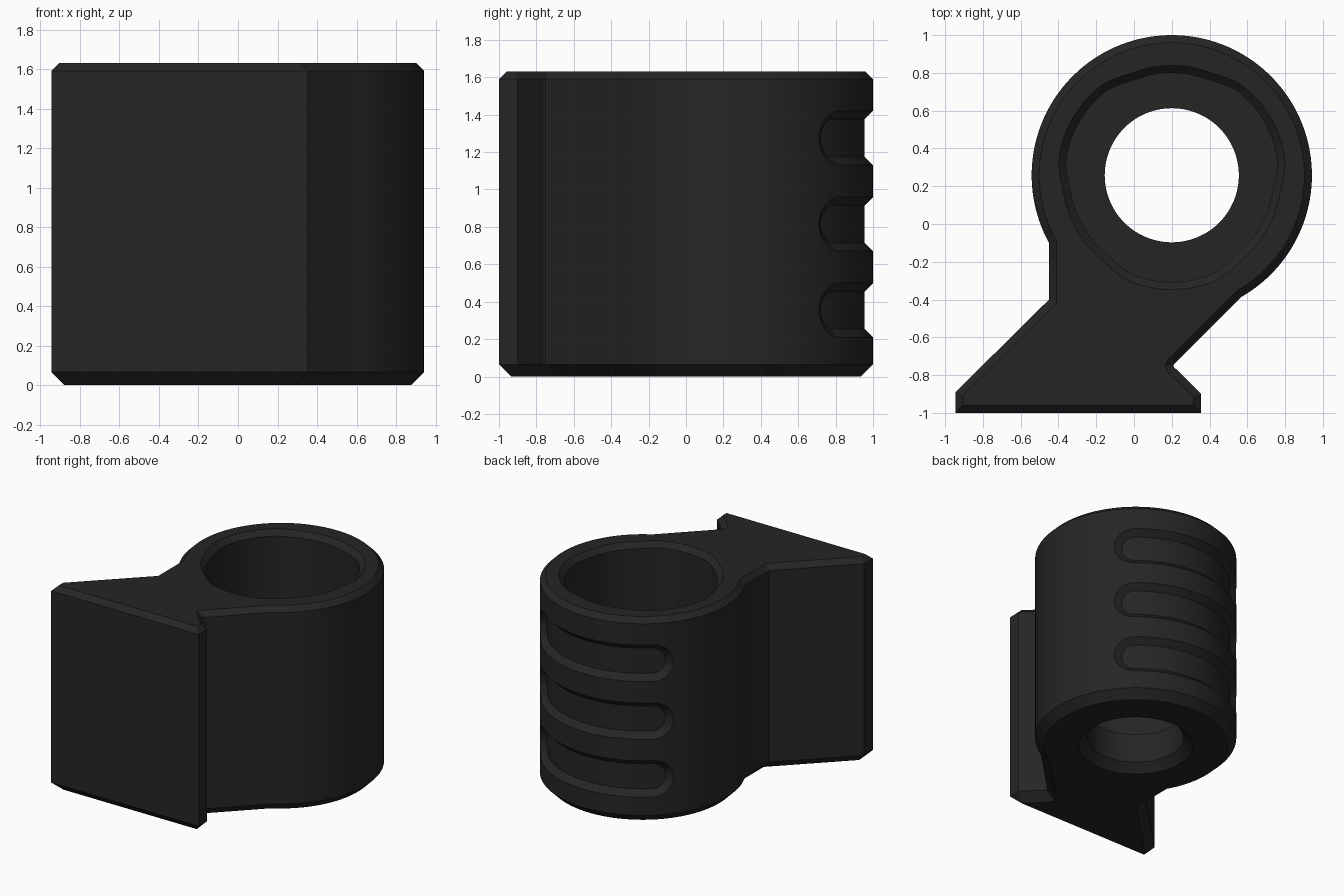
import bpy, bmesh, math
from mathutils import Vector

if "Cube" in bpy.data.objects:
    bpy.data.objects.remove(bpy.data.objects["Cube"])

CX, CY, R, H = 0.2, 0.258, 0.742, 1.63

mat = bpy.data.materials.new("charcoal plastic")
mat.diffuse_color = (0.0185, 0.0185, 0.0185, 1)
mat.use_nodes = True
mat.node_tree.nodes["Principled BSDF"].inputs["Base Color"].default_value = mat.diffuse_color


def loft(name, loops):
    """Closed solid skinned through equal-length loops, capped at both ends."""
    bm = bmesh.new()
    rows = [[bm.verts.new(p) for p in loop] for loop in loops]
    n = len(rows[0])
    for a, b in zip(rows, rows[1:]):
        for i in range(n):
            j = (i + 1) % n
            bm.faces.new((a[i], a[j], b[j], b[i]))
    bm.faces.new(rows[0][::-1])
    bm.faces.new(rows[-1])
    bmesh.ops.recalc_face_normals(bm, faces=bm.faces)
    me = bpy.data.meshes.new(name)
    bm.to_mesh(me)
    bm.free()
    me.materials.append(mat)
    ob = bpy.data.objects.new(name, me)
    bpy.context.collection.objects.link(ob)
    return ob


def inset(points, d):
    """Mitred inward offset of a counter-clockwise outline."""
    out = []
    for i, p in enumerate(points):
        e1 = (p - points[i - 1]).normalized()
        e2 = (points[(i + 1) % len(points)] - p).normalized()
        n1, n2 = Vector((-e1.y, e1.x)), Vector((-e2.y, e2.x))
        out.append(p + (n1 + n2) * (d / (1 + n1.dot(n2))))
    return out


def polar(r, a, z):
    return (CX + r * math.cos(a), CY + r * math.sin(a), z)


# Body: flared mounting foot flowing into a round barrel, chamfered top and bottom
outline = [Vector(p) for p in [
    (-0.45, -0.40), (-0.945, -0.89), (-0.945, -1.0), (0.355, -1.0), (0.355, -0.90),
    (0.225, -0.77), (0.214, -0.761), (0.209, -0.75), (0.214, -0.739), (0.225, -0.73)]]
a0, a1, steps = math.radians(-60.2), math.radians(208.8), 108
for k in range(steps + 1):
    outline.append(Vector(polar(R, a0 + (a1 - a0) * k / steps, 0)[:2]))
body = loft("holder_body", [
    [(p.x, p.y, z) for p in inset(outline, d)]
    for z, d in ((0, 0.065), (0.065, 0), (H - 0.04, 0), (H, 0.04))])


# Bore: through hole with countersink below and a gently lobed socket above
def socket(extra):
    def radius(a):
        lobe = max(-1, min(1, 2.5 * math.sin(3 * a)))
        return 0.553 + 0.012 * lobe + extra
    return radius


profile = [(-0.1, lambda a: 0.42), (0, lambda a: 0.42), (0.065, lambda a: 0.355),
           (0.3, lambda a: 0.355), (0.3, socket(0)), (H - 0.04, socket(0)),
           (H, socket(0.04)), (H + 0.1, socket(0.14))]
turn = [math.tau * k / 120 for k in range(120)]
cutters = [loft("bore_cutter", [[polar(f(a), a, z) for a in turn] for z, f in profile])]


# Grip grooves: round-ended slots with sloping sides, wrapped round the back
def groove_loops(zc):
    floor_r, top_r, floor_h, top_h = 0.697, 0.797, 0.10, 0.20
    end = math.radians(52) - 0.145 / R      # centre angle of each rounded end
    cols = [(-end, -math.cos(t * math.pi / 16), math.sin(t * math.pi / 16)) for t in range(8)]
    cols += [(-end + 2 * end * k / 32, 0, 1) for k in range(33)]
    cols += [(end, math.cos(t * math.pi / 16), math.sin(t * math.pi / 16)) for t in range(7, -1, -1)]
    loops = []
    for a, c, s in cols:
        s = max(s, 0.01)
        af = math.pi / 2 + a + c * floor_h / R
        at = math.pi / 2 + a + c * top_h / R
        loops.append([polar(floor_r, af, zc - floor_h * s), polar(floor_r, af, zc + floor_h * s),
                      polar(top_r, at, zc + top_h * s), polar(top_r, at, zc - top_h * s)])
    return loops


for zc in (0.355, 0.815, 1.275):
    cutters.append(loft("groove_cutter", groove_loops(zc)))

# Cut the bore and grooves, then discard the cutters
bpy.context.view_layer.objects.active = body
body.select_set(True)
for c in cutters:
    c.hide_render = True
    m = body.modifiers.new("cut", 'BOOLEAN')
    m.operation, m.solver, m.object = 'DIFFERENCE', 'EXACT', c
    bpy.ops.object.modifier_apply(modifier=m.name)
for c in cutters:
    bpy.data.objects.remove(c, do_unlink=True)

bpy.ops.object.shade_smooth_by_angle(angle=math.radians(25))
